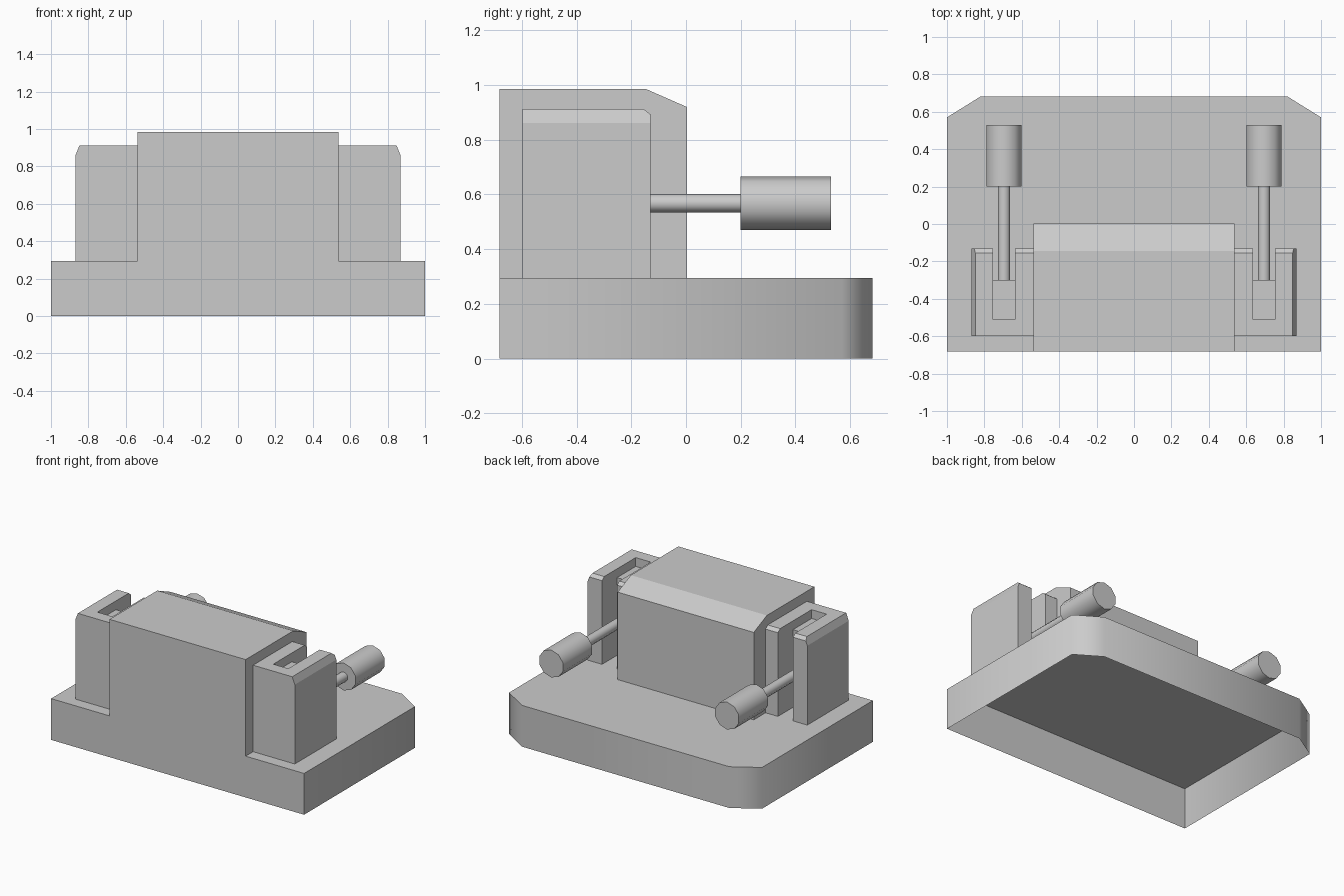
import bpy
import bmesh
import math
from mathutils import Matrix, Vector

cube = bpy.data.objects.get("Cube")
if cube:
    bpy.data.objects.remove(cube, do_unlink=True)

grey = bpy.data.materials.new("plain grey")
grey.use_nodes = True
COLOUR = (0.6, 0.6, 0.6, 1)
grey.diffuse_color = COLOUR
grey.node_tree.nodes["Principled BSDF"].inputs["Base Color"].default_value = COLOUR

FLOOR = 0.295


def finish(bm, name, smooth=None):
    bmesh.ops.recalc_face_normals(bm, faces=bm.faces)
    mesh = bpy.data.meshes.new(name)
    bm.to_mesh(mesh)
    bm.free()
    mesh.materials.append(grey)
    obj = bpy.data.objects.new(name, mesh)
    bpy.context.collection.objects.link(obj)
    if smooth:
        bpy.ops.object.select_all(action='DESELECT')
        obj.select_set(True)
        bpy.context.view_layer.objects.active = obj
        bpy.ops.object.shade_smooth_by_angle(angle=math.radians(smooth))
    return obj


def prism(points, offset):
    """Extrude a closed outline along an offset."""
    bm = bmesh.new()
    face = bm.faces.new([bm.verts.new(p) for p in points])
    out = bmesh.ops.extrude_face_region(bm, geom=[face], use_keep_orig=True)
    moved = [v for v in out["geom"] if isinstance(v, bmesh.types.BMVert)]
    bmesh.ops.translate(bm, verts=moved, vec=Vector(offset))
    return bm


def drop_underside(bm, z):
    low = [f for f in bm.faces if all(abs(v.co.z - z) < 1e-4 for v in f.verts)]
    bmesh.ops.delete(bm, geom=low, context='FACES_ONLY')


def rod(name, x, y0, y1, radius):
    bm = bmesh.new()
    place = Matrix.Translation((x, (y0 + y1) / 2, 0.568)) @ Matrix.Rotation(math.pi / 2, 4, 'X')
    bmesh.ops.create_cone(bm, cap_ends=True, segments=10, radius1=radius,
                          radius2=radius, depth=y1 - y0, matrix=place)
    finish(bm, name, 40)


# Base: hollow plate, open underneath, with clipped back corners
half = [(1, -0.682), (1, 0.57), (0.82, 0.682)]
outline = half + [(-x, y) for x, y in reversed(half)]
base = prism([(x, y, 0) for x, y in outline], (0, 0, FLOOR))
drop_underside(base, 0)
finish(base, "base", 60)

# Main block with a sloping back top edge
profile = [(-0.682, FLOOR), (0.003, FLOOR), (0.003, 0.92), (-0.145, 0.985), (-0.682, 0.985)]
block = prism([(-0.538, y, z) for y, z in profile], (1.076, 0, 0))
drop_underside(block, FLOOR)
finish(block, "main_block")

for side, label in ((1, "left"), (-1, "right")):
    # Slotted bracket: a U-shaped plan, open to the back
    plan = [(0.538, -0.598), (0.868, -0.598), (0.868, -0.13), (0.755, -0.13),
            (0.755, -0.51), (0.636, -0.51), (0.636, -0.13), (0.538, -0.13)]
    bracket = prism([(side * x, y, FLOOR) for x, y in plan], (0, 0, 0.913 - FLOOR))
    # Trim the outer and back top edges
    for point, normal in (((side * 0.868, 0, 0.862), (side * 0.05, 0, 0.02)),
                          ((0, -0.13, 0.893), (0, 0.02, 0.025))):
        geom = bracket.verts[:] + bracket.edges[:] + bracket.faces[:]
        bmesh.ops.bisect_plane(bracket, geom=geom, plane_co=point,
                               plane_no=Vector(normal).normalized(), clear_outer=True)
        bmesh.ops.holes_fill(bracket, edges=[e for e in bracket.edges if e.is_boundary])
    finish(bracket, label + "_bracket")

    # Pivot block in the slot
    pivot = [(0.636, -0.51), (0.755, -0.51), (0.755, -0.3), (0.636, -0.3)]
    finish(prism([(side * x, y, FLOOR) for x, y in pivot], (0, 0, 0.555)), label + "_pivot")

    # Lever and its grip
    rod(label + "_lever", side * 0.695, -0.31, 0.21, 0.034)
    rod(label + "_grip", side * 0.695, 0.2, 0.53, 0.098)
